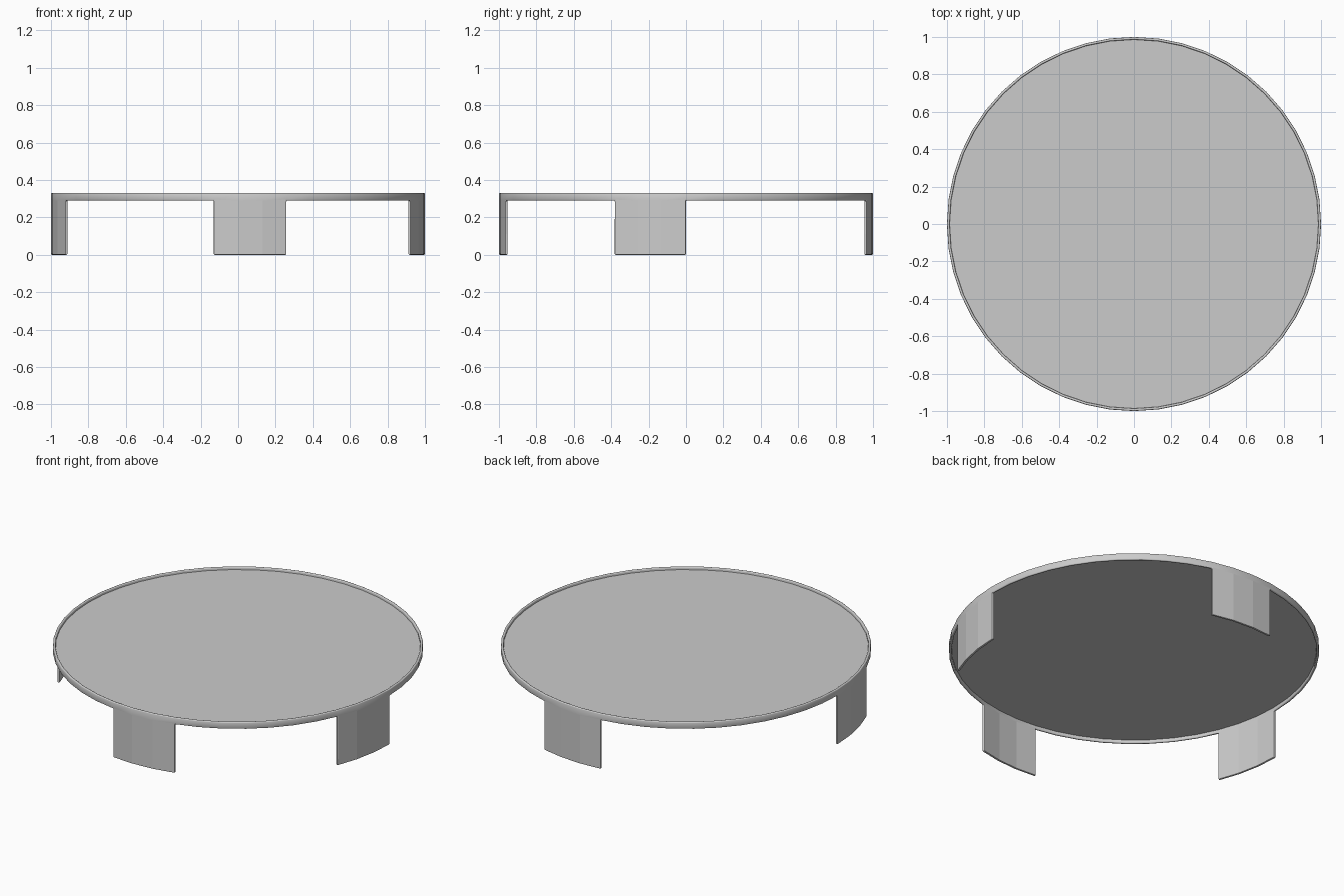
import bpy, bmesh
from math import cos, sin, tau

if "Cube" in bpy.data.objects:
    bpy.data.objects.remove(bpy.data.objects["Cube"])

SEGS = 48                      # 7.5 degrees per side
RIM_LOW, RIM_TOP = 0.29, 0.33
LEG_STARTS = (10, 24, 35, 45)  # first side of each three-sided leg


def add_object(name, bm):
    mesh = bpy.data.meshes.new(name)
    bm.to_mesh(mesh)
    bm.free()
    obj = bpy.data.objects.new(name, mesh)
    bpy.context.collection.objects.link(obj)
    return obj


def ring(bm, radius, z):
    return [bm.verts.new((radius * cos(tau * i / SEGS), radius * sin(tau * i / SEGS), z))
            for i in range(SEGS)]


# Rim band with four curved legs hanging from it
bm = bmesh.new()
foot, low, top = (ring(bm, 1.0, z) for z in (0.0, RIM_LOW, RIM_TOP))


def wall(lower, upper, i, smooth):
    j = (i + 1) % SEGS
    bm.faces.new((lower[i], lower[j], upper[j], upper[i])).smooth = smooth


for i in range(SEGS):
    wall(low, top, i, True)
for start in LEG_STARTS:
    for k in range(3):
        wall(foot, low, (start + k) % SEGS, False)
bmesh.ops.delete(bm, geom=[v for v in bm.verts if not v.link_faces], context='VERTS')
rim = add_object("rim_and_legs", bm)

solid = rim.modifiers.new("wall_thickness", 'SOLIDIFY')
solid.thickness = 0.014
solid.offset = -1
solid.use_even_offset = True
bevel = rim.modifiers.new("soft_edges", 'BEVEL')
bevel.width = 0.005
bevel.segments = 2
bevel.limit_method = 'ANGLE'
bevel.angle_limit = 0.7

# Thin flat plate set just below the top of the rim
bm = bmesh.new()
under, over = ring(bm, 0.99, 0.309), ring(bm, 0.99, 0.315)
bm.faces.new(over)
bm.faces.new(under[::-1])
for i in range(SEGS):
    wall(under, over, i, False)
add_object("plate", bm)
